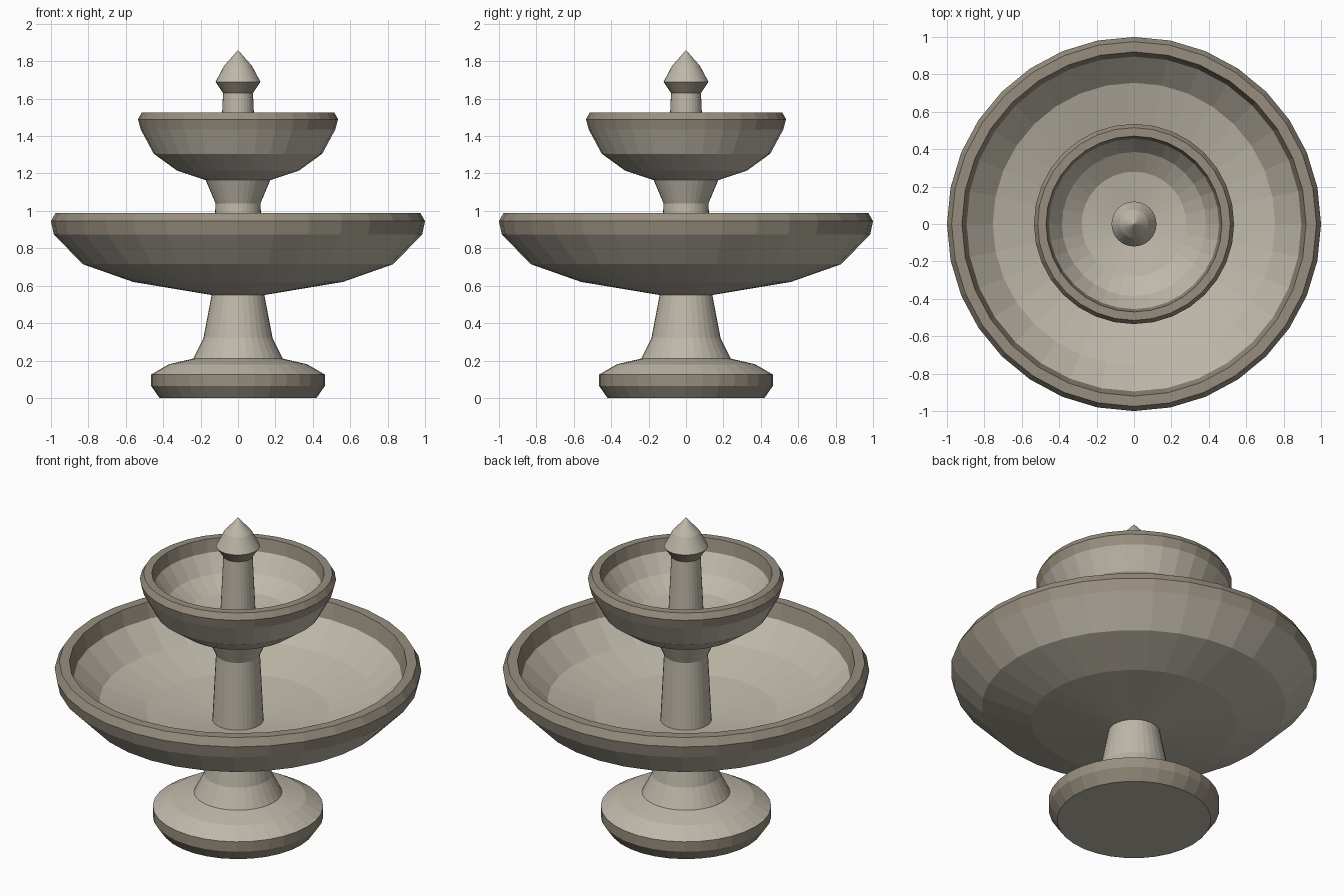
import bpy, bmesh, math

if "Cube" in bpy.data.objects:
    bpy.data.objects.remove(bpy.data.objects["Cube"])

SIDES = 32


def material(name, color):
    m = bpy.data.materials.new(name)
    m.diffuse_color = color
    m.use_nodes = True
    m.node_tree.nodes["Principled BSDF"].inputs["Base Color"].default_value = m.diffuse_color
    return m


STONE = material("stone", (0.52, 0.48, 0.40, 1))
TRIM = material("trim_stone", (0.31, 0.27, 0.21, 1))


def lathe(name, profile, trim=()):
    """Revolve (radius, z) points; trim lists the profile segments in darker stone."""
    bm = bmesh.new()
    rings = []
    for r, z in profile:
        if r == 0:
            rings.append([bm.verts.new((0, 0, z))] * SIDES)
        else:
            rings.append([bm.verts.new((r * math.cos(math.tau * i / SIDES),
                                        r * math.sin(math.tau * i / SIDES), z))
                          for i in range(SIDES)])
    for k, (a, b) in enumerate(zip(rings, rings[1:])):
        for i in range(SIDES):
            j = (i + 1) % SIDES
            corners = list(dict.fromkeys((a[i], a[j], b[j], b[i])))
            face = bm.faces.new(corners)
            face.material_index = 1 if k in trim else 0
    # close open ends
    for ring, flip in ((rings[0], True), (rings[-1], False)):
        if ring[0] is not ring[1]:
            bm.faces.new(ring[::-1] if flip else ring)
    bmesh.ops.recalc_face_normals(bm, faces=bm.faces)
    mesh = bpy.data.meshes.new(name)
    bm.to_mesh(mesh)
    bm.free()
    mesh.materials.append(STONE)
    mesh.materials.append(TRIM)
    obj = bpy.data.objects.new(name, mesh)
    bpy.context.collection.objects.link(obj)
    return obj


# Foot and flared pedestal
lathe("pedestal", [(0.42, 0), (0.465, 0.065), (0.465, 0.125), (0.37, 0.18),
                   (0.24, 0.21), (0.185, 0.32), (0.14, 0.555)], trim=(0, 1))

# Large lower bowl: outside, rim, inside
lathe("lower_bowl", [(0.14, 0.55), (0.56, 0.62), (0.83, 0.715), (0.985, 0.875),
                     (1.0, 0.945), (0.975, 0.99), (0.92, 0.99), (0.895, 0.90),
                     (0.755, 0.765), (0.50, 0.69), (0.14, 0.645)], trim=(3, 4, 5, 6))

# Column between the bowls
lathe("column", [(0.14, 0.64), (0.12, 1.04), (0.175, 1.17)])

# Small upper bowl
lathe("upper_bowl", [(0.175, 1.165), (0.325, 1.215), (0.45, 1.305), (0.52, 1.435),
                     (0.535, 1.49), (0.515, 1.525), (0.47, 1.525), (0.455, 1.45),
                     (0.385, 1.35), (0.28, 1.28), (0.10, 1.25)], trim=(3, 4, 5, 6))

# Spout post with pointed finial
lathe("finial", [(0.098, 1.245), (0.08, 1.63), (0.12, 1.69), (0.075, 1.775), (0, 1.86)],
      trim=(1,))
